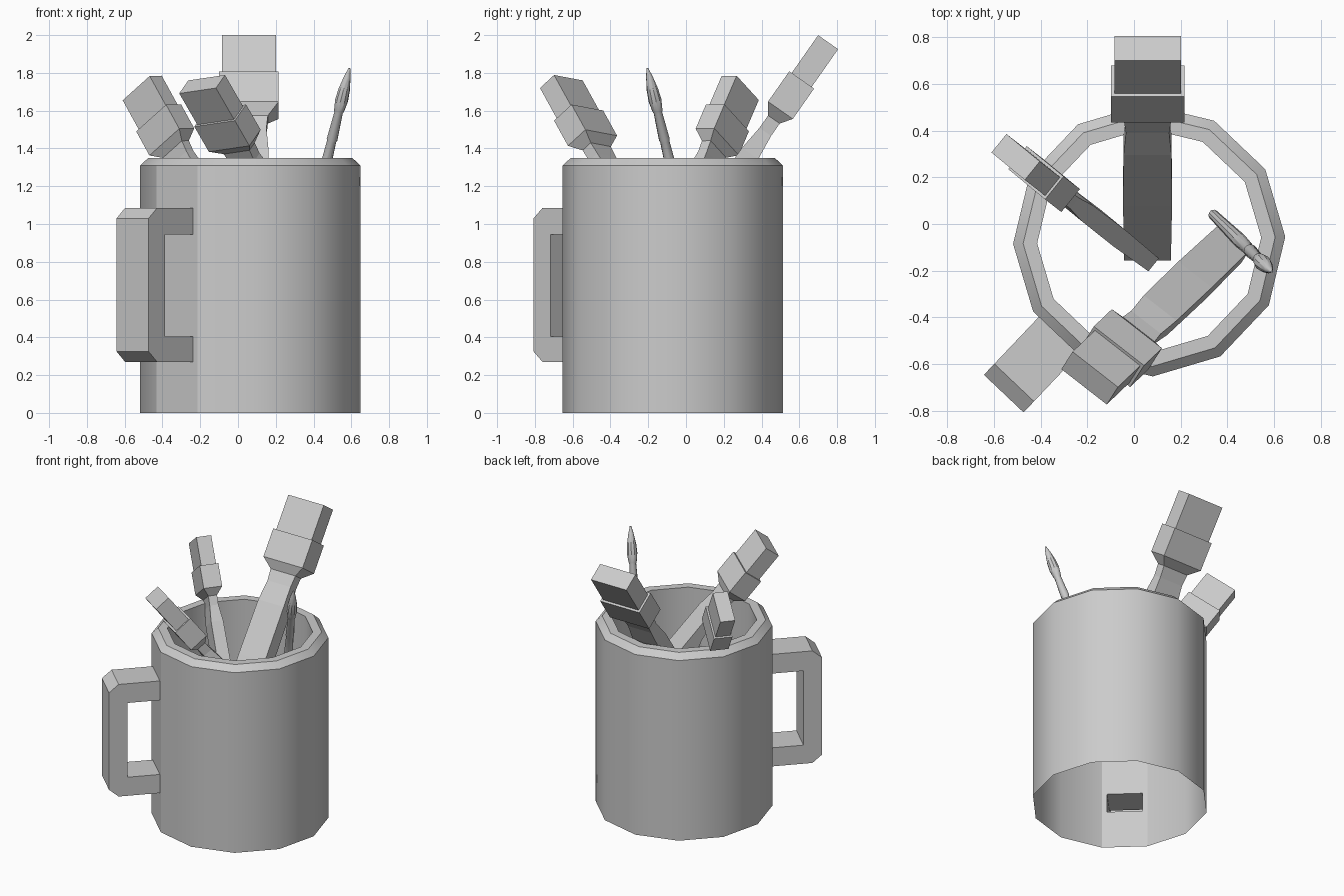
import bpy, bmesh, math
from mathutils import Vector

if "Cube" in bpy.data.objects:
    bpy.data.objects.remove(bpy.data.objects["Cube"])

CX, CY, R, N = 0.065, -0.07, 0.583, 12
OFF = math.radians(1.5)


def make_object(name, bm, smooth=None):
    bmesh.ops.remove_doubles(bm, verts=bm.verts, dist=0.0005)
    bmesh.ops.recalc_face_normals(bm, faces=bm.faces)
    me = bpy.data.meshes.new(name)
    bm.to_mesh(me)
    bm.free()
    ob = bpy.data.objects.new(name, me)
    bpy.context.collection.objects.link(ob)
    if smooth:
        bpy.ops.object.select_all(action='DESELECT')
        ob.select_set(True)
        bpy.context.view_layer.objects.active = ob
        bpy.ops.object.shade_smooth_by_angle(angle=math.radians(smooth))
    return ob


def face(bm, pts):
    return bm.faces.new([bm.verts.new(p) for p in pts])


def loft(bm, rings, caps=True):
    vs = [[bm.verts.new(p) for p in ring] for ring in rings]
    for a, b in zip(vs, vs[1:]):
        for i in range(len(a)):
            j = (i + 1) % len(a)
            bm.faces.new((a[i], a[j], b[j], b[i]))
    if caps:
        bm.faces.new(vs[0])
        bm.faces.new(vs[-1])


# Mug: open-bottomed shell, chamfered rim, inner liner stopping part way down
def mug_pt(i, r, z):
    a = OFF + i * math.tau / N
    return Vector((CX + r * math.cos(a), CY + r * math.sin(a), z))


bm = bmesh.new()
profile = [(R, 0), (R, 1.31), (0.54, 1.35), (0.48, 1.35), (0.48, 0.7)]
HANDLE_SIDE = 7
for i in range(N):
    for k, ((r0, z0), (r1, z1)) in enumerate(zip(profile, profile[1:])):
        if i == HANDLE_SIDE and k == 0:
            continue
        face(bm, [mug_pt(i, r0, z0), mug_pt(i + 1, r0, z0),
                  mug_pt(i + 1, r1, z1), mug_pt(i, r1, z1)])

# Handle: extruded from one wall panel, hollow where the arms leave the wall
ang = OFF + (HANDLE_SIDE + 0.5) * math.tau / N
d = Vector((math.cos(ang), math.sin(ang), 0))
s = Vector((-d.y, d.x, 0))
AP, HALF, HW = R * math.cos(math.pi / N), R * math.sin(math.pi / N), 0.117


def handle_pt(r, t, z):
    return Vector((CX, CY, z)) + d * r + s * t


cols = [-HALF, -HW, HW, HALF]
rows = [0, 0.27, 0.405, 0.945, 1.085, 1.31]
for c in range(3):
    for r in range(5):
        if c == 1 and r in (1, 3):
            continue
        face(bm, [handle_pt(AP, cols[c], rows[r]), handle_pt(AP, cols[c + 1], rows[r]),
                  handle_pt(AP, cols[c + 1], rows[r + 1]), handle_pt(AP, cols[c], rows[r + 1])])
outline = [(AP, 0.27), (0.84, 0.27), (0.905, 0.325), (0.905, 1.03), (0.84, 1.085),
           (AP, 1.085), (AP, 0.945), (0.78, 0.945), (0.78, 0.405), (AP, 0.405)]
for t in (-HW, HW):
    face(bm, [handle_pt(r, t, z) for r, z in outline])
for (r0, z0), (r1, z1) in zip(outline, outline[1:]):
    if not (r0 == AP and r1 == AP):
        face(bm, [handle_pt(r0, -HW, z0), handle_pt(r1, -HW, z1),
                  handle_pt(r1, HW, z1), handle_pt(r0, HW, z0)])
make_object("mug", bm, 35)


# Flat brushes: (distance from tip, width, thickness) sections
BRISTLES = [(0, 0.285, 0.129), (0.25, 0.285, 0.129)]
BODY = [(0.244, 0.315, 0.16), (0.44, 0.315, 0.16), (0.50, 0.20, 0.075),
        (0.58, 0.185, 0.075), (0.72, 0.205, 0.105), (1.1, 0.21, 0.11), (1.52, 0.20, 0.09)]


def flat_brush(name, tip, axis, width_dir, scale):
    tip, u, w = Vector(tip), Vector(axis).normalized(), Vector(width_dir)
    w = (w - u * w.dot(u)).normalized()
    n = u.cross(w)
    for part, sections in (("bristles", BRISTLES), ("handle", BODY)):
        bm = bmesh.new()
        loft(bm, [[tip + (-u * t + w * (a * wd / 2) + n * (b * th / 2)) * scale
                   for a, b in ((-1, -1), (1, -1), (1, 1), (-1, 1))]
                  for t, wd, th in sections])
        make_object(f"{name}_{part}", bm)


flat_brush("large_brush", (0.058, 0.7525, 1.9625), (0, 0.574, 0.819), (1, 0, 0), 1.0)
flat_brush("left_brush", (-0.507, 0.287, 1.72), (-0.45, 0.35, 0.82), (-0.62, 0.51, -0.6), 0.79)
flat_brush("front_brush", (-0.19, -0.66, 1.74), (-0.45, -0.43, 0.78), (0.19, -0.15, 0.03), 0.87)

# Fine round brush
tip, end = Vector((0.59, -0.205, 1.825)), Vector((0.34, 0.04, 0.80))
u = (end - tip).normalized()
w = u.cross(Vector((0, 0, 1))).normalized()
n = u.cross(w)
L = (end - tip).length
bm = bmesh.new()
loft(bm, [[tip + u * t + (w * math.cos(k * math.tau / 10) + n * math.sin(k * math.tau / 10)) * r
           for k in range(10)]
          for t, r in ((0, 0.005), (0.05, 0.018), (0.12, 0.031), (0.18, 0.035), (0.24, 0.027),
                       (0.25, 0.023), (0.40, 0.029), (0.41, 0.025), (0.6, 0.031), (L, 0.022))])
make_object("round_brush", bm, 35)
